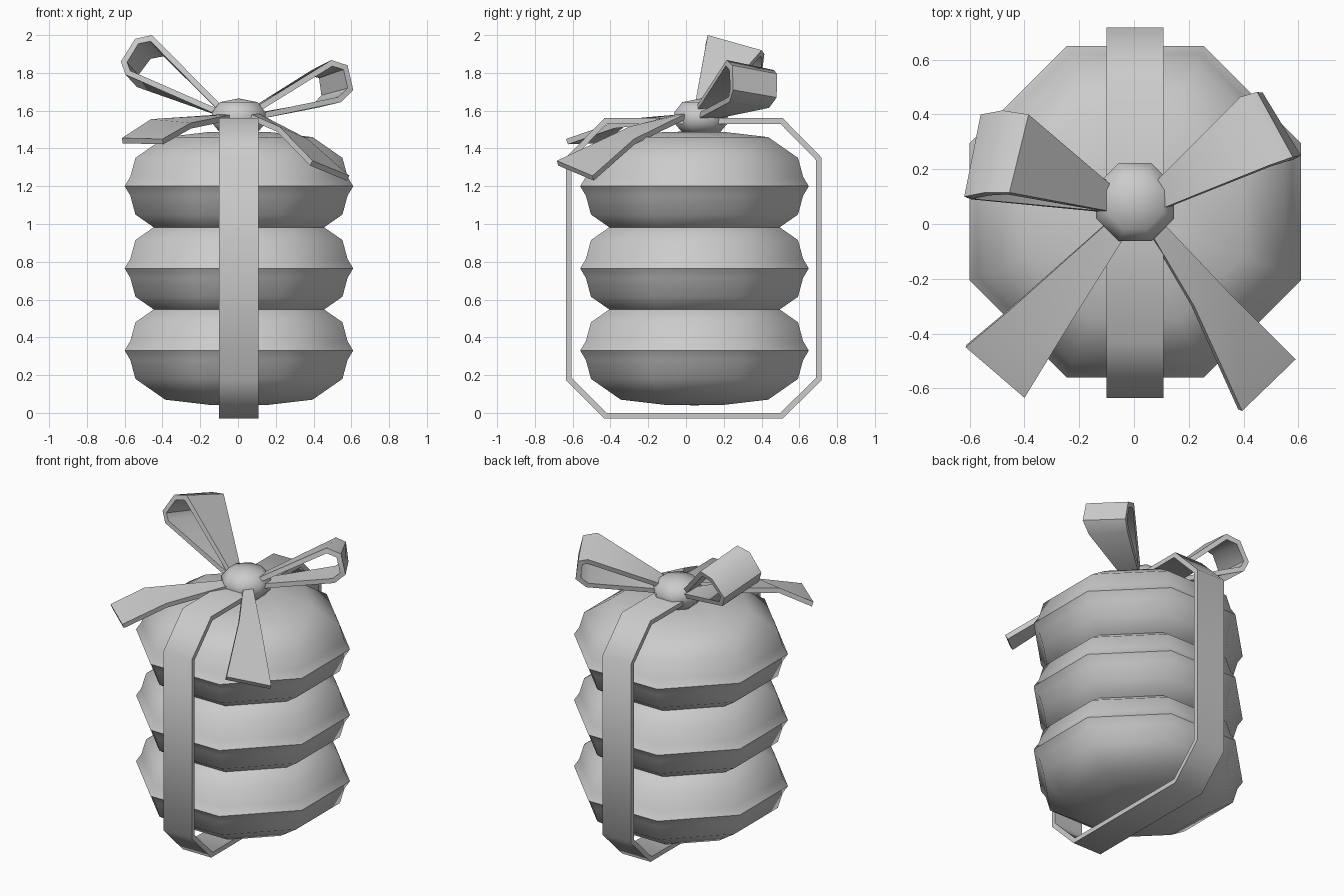
import bpy, bmesh
from math import pi, cos, radians
from mathutils import Matrix, Vector

if "Cube" in bpy.data.objects:
    bpy.data.objects.remove(bpy.data.objects["Cube"])


def finish(name, bm, angle):
    mesh = bpy.data.meshes.new(name)
    bm.to_mesh(mesh)
    bm.free()
    ob = bpy.data.objects.new(name, mesh)
    bpy.context.collection.objects.link(ob)
    bpy.ops.object.select_all(action='DESELECT')
    ob.select_set(True)
    bpy.context.view_layer.objects.active = ob
    return ob, angle


def smooth(ob, angle):
    bpy.ops.object.shade_smooth_by_angle(angle=radians(angle))
    return ob


def lathe(name, profile, centre, angle=60):
    """Eight-sided turned shape; profile is (flat-side distance, height)."""
    bm = bmesh.new()
    start = Matrix.Rotation(pi / 8, 3, 'Z')
    vs = [bm.verts.new(start @ Vector((r / cos(pi / 8), 0, z))) for r, z in profile]
    es = [bm.edges.new(pair) for pair in zip(vs, vs[1:])]
    bmesh.ops.spin(bm, geom=vs + es, cent=(0, 0, 0), axis=(0, 0, 1),
                   angle=2 * pi, steps=8)
    bmesh.ops.remove_doubles(bm, verts=bm.verts, dist=1e-4)
    bmesh.ops.recalc_face_normals(bm, faces=bm.faces)
    bmesh.ops.translate(bm, verts=bm.verts, vec=centre)
    return smooth(*finish(name, bm, angle))


def ribbon(name, edge_a, edge_b, closed=False, thickness=0.03):
    """Strip between two edge paths, thickened inwards."""
    bm = bmesh.new()
    a = [bm.verts.new(p) for p in edge_a]
    b = [bm.verts.new(p) for p in edge_b]
    n = len(a)
    for i in range(n if closed else n - 1):
        j = (i + 1) % n
        bm.faces.new((a[i], b[i], b[j], a[j]))
    ob, angle = finish(name, bm, 50)
    mod = ob.modifiers.new("thickness", 'SOLIDIFY')
    mod.thickness = thickness
    mod.offset = -1
    mod.use_even_offset = True
    bpy.ops.object.modifier_apply(modifier=mod.name)
    return smooth(ob, angle)


# Three stacked biscuits, overlapping slightly
half = [(0.605, 0), (0.575, 0.05), (0.548, 0.15), (0.39, 0.26), (0.16, 0.287), (0, 0.29)]
biscuit = [(r, -z) for r, z in reversed(half)] + half[1:]
for part, z in (("bottom", 0.33), ("middle", 0.765), ("top", 1.20)):
    lathe(part + "_biscuit", biscuit, (0.005, 0.045, z))

# Strap wrapped round the stack
loop = [(-0.605, 0.185), (-0.605, 1.34), (-0.42, 1.53), (0.50, 1.53),
        (0.687, 1.34), (0.687, 0.185), (0.50, 0), (-0.42, 0)]
ribbon("strap", [(0.108, y, z) for y, z in loop],
       [(-0.1, y, z) for y, z in loop][:], closed=True)
strap = bpy.context.object

# Knot
lathe("knot", [(0, 1.48), (0.10, 1.485), (0.138, 1.53), (0.143, 1.59),
               (0.10, 1.645), (0, 1.665)], (0.004, 0.08, 0))

# Bow loops: front edge and back edge of each, from knot out and back
ribbon("left_bow_loop",
       [(-0.08, 0.045, 1.62), (-0.455, 0.115, 2.0), (-0.545, 0.115, 1.98),
        (-0.62, 0.10, 1.86), (-0.595, 0.09, 1.79), (-0.08, 0.04, 1.565)],
       [(-0.08, 0.14, 1.62), (-0.385, 0.40, 1.92), (-0.48, 0.415, 1.90),
        (-0.56, 0.40, 1.79), (-0.535, 0.385, 1.725), (-0.08, 0.14, 1.565)])
ribbon("right_bow_loop",
       [(0.08, 0.155, 1.62), (0.39, 0.465, 1.815), (0.45, 0.482, 1.795),
        (0.47, 0.48, 1.67), (0.42, 0.44, 1.615), (0.08, 0.15, 1.555)],
       [(0.11, 0.06, 1.63), (0.495, 0.215, 1.868), (0.58, 0.245, 1.84),
        (0.61, 0.25, 1.71), (0.545, 0.23, 1.645), (0.11, 0.06, 1.555)])

# Hanging bow tails
ribbon("left_bow_tail",
       [(-0.03, -0.04, 1.58), (-0.25, -0.39, 1.535), (-0.40, -0.635, 1.45)],
       [(-0.09, 0.01, 1.58), (-0.46, -0.32, 1.555), (-0.615, -0.45, 1.455)])
ribbon("right_bow_tail",
       [(0.11, 0.0, 1.585), (0.37, -0.275, 1.45), (0.59, -0.495, 1.255)],
       [(0.06, -0.03, 1.585), (0.22, -0.30, 1.515), (0.395, -0.683, 1.335)])
